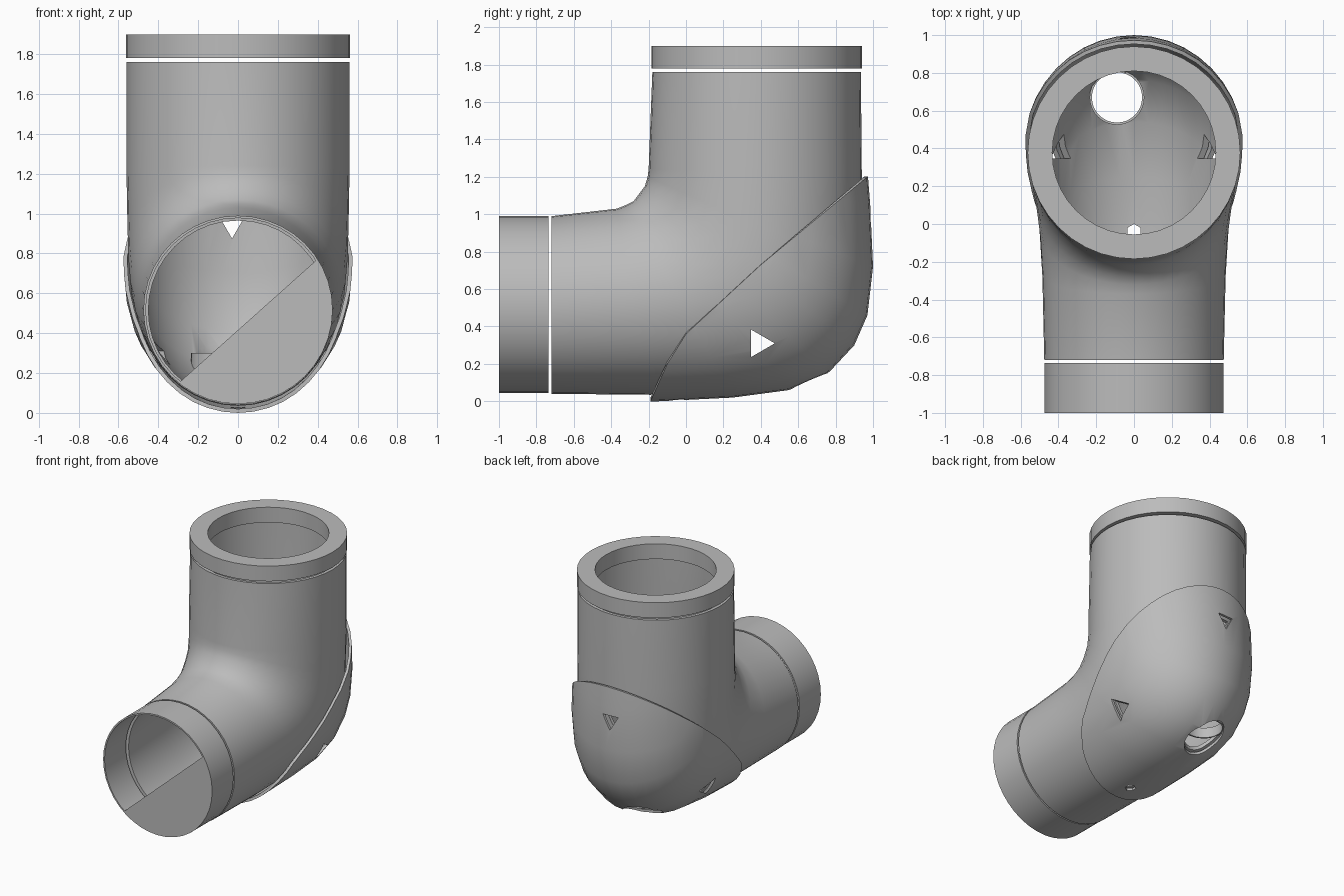
import bpy, bmesh, math
from mathutils import Vector

cube = bpy.data.objects.get("Cube")
if cube:
    bpy.data.objects.remove(cube, do_unlink=True)

SEGMENTS = 40

grey = bpy.data.materials.new("plain grey")
grey.use_nodes = True
grey.diffuse_color = (0.5, 0.5, 0.5, 1)
grey.node_tree.nodes["Principled BSDF"].inputs["Base Color"].default_value = (0.5, 0.5, 0.5, 1)


def activate(obj):
    bpy.ops.object.select_all(action='DESELECT')
    obj.select_set(True)
    bpy.context.view_layer.objects.active = obj


def finish(name, bm, wall):
    """Turn a bmesh shell into an object with an inward wall thickness."""
    mesh = bpy.data.meshes.new(name)
    bm.to_mesh(mesh)
    bm.free()
    mesh.materials.append(grey)
    obj = bpy.data.objects.new(name, mesh)
    bpy.context.collection.objects.link(obj)
    activate(obj)
    mod = obj.modifiers.new("wall", 'SOLIDIFY')
    mod.thickness = wall
    mod.offset = -1
    bpy.ops.object.modifier_apply(modifier=mod.name)
    return obj


def loft(stations):
    """Skin elliptical sections: inner-bend y, z, heel y, z and half width."""
    bm = bmesh.new()
    rings = []
    for iy, iz, oy, oz, width in stations:
        inner, heel = Vector((0, iy, iz)), Vector((0, oy, oz))
        mid, arm = (inner + heel) / 2, (inner - heel) / 2
        ring = []
        for j in range(SEGMENTS):
            a = math.tau * j / SEGMENTS
            ring.append(bm.verts.new(mid + arm * math.cos(a) + Vector((width * math.sin(a), 0, 0))))
        rings.append(ring)
    for r, s in zip(rings, rings[1:]):
        for j in range(SEGMENTS):
            k = (j + 1) % SEGMENTS
            bm.faces.new((r[j], r[k], s[k], s[j]))
    return bm


def cutter(sides, radius, depth, location, rotation):
    bpy.ops.mesh.primitive_cylinder_add(vertices=sides, radius=radius, depth=depth,
                                        location=location, rotation=rotation)
    obj = bpy.context.object
    obj.name = "hole_cutter"
    obj.hide_render = True
    return obj


def smooth(obj):
    activate(obj)
    bpy.ops.object.shade_smooth_by_angle(angle=math.radians(35))


# Elbow body: horizontal pipe bending up into the wider vertical pipe
elbow = finish("elbow_pipe", loft([
    (-.72, .99, -.72, .04, .475),
    (-.37, 1.03, -.19, .035, .485),
    (-.32, 1.05, .25, .05, .50),
    (-.28, 1.07, .55, .10, .52),
    (-.25, 1.11, .78, .21, .54),
    (-.22, 1.15, .90, .40, .55),
    (-.205, 1.2, .935, .70, .555),
    (-.20, 1.24, .94, 1.2, .56),
    (-.18, 1.76, .935, 1.76, .56)]), .025)

# Heel cover: slightly larger shell trimmed along a bent diagonal edge
shell = loft([
    (-.60, 1.0, -.35, 0, .49),
    (-.37, 1.03, -.15, 0, .50),
    (-.32, 1.05, .25, .02, .52),
    (-.28, 1.07, .55, .06, .545),
    (-.25, 1.11, .76, .15, .565),
    (-.22, 1.15, .90, .30, .575),
    (-.21, 1.18, .97, .46, .58),
    (-.205, 1.2, 1.0, .72, .582),
    (-.20, 1.24, .985, 1.05, .58),
    (-.18, 1.4, .965, 1.3, .58)])
edge = [(-.19, 0), (-.1, .2), (0, .36), (.4, .73), (.97, 1.2)]
for (y0, z0), (y1, z1) in zip(edge, edge[1:]):
    bmesh.ops.bisect_plane(shell, geom=shell.verts[:] + shell.edges[:] + shell.faces[:],
                           plane_co=(0, y0, z0), plane_no=(0, z0 - z1, y1 - y0),
                           clear_outer=True)
cover = finish("heel_cover", shell, .02)

# Collars at the two pipe ends
top_collar = finish("top_collar", loft([
    (-.185, 1.78, .94, 1.78, .563), (-.185, 1.9, .94, 1.9, .563)]), .13)
front_collar = finish("front_collar", loft([
    (-1, .99, -1, .045, .475), (-.735, .99, -.735, .045, .475)]), .012)

# Partial plate closing one side of the front opening
plate = bmesh.new()
start, stop = math.radians(-129), math.radians(32.5)
arc = [start + (stop - start) * i / 20 for i in range(21)]
plate.faces.new([plate.verts.new((.47 * math.cos(a), -1, .517 + .47 * math.sin(a))) for a in arc])
front_plate = finish("front_plate", plate, .008)

# Holes: side pair, back, underside and round drain
quarter = math.pi / 2
cutters = [
    cutter(3, .085, 2.4, (0, .39, .31), (0, quarter, 0)),
    cutter(3, .075, .7, (-.03, 1.0, .95), (quarter, math.pi, 0)),
    cutter(6, .04, .6, (0, -.04, 0), (0, 0, 0)),
    cutter(32, .14, .8, (-.09, .67, .1), (0, 0, 0))]
for obj in (elbow, cover):
    for tool in cutters:
        activate(obj)
        mod = obj.modifiers.new("hole", 'BOOLEAN')
        mod.operation = 'DIFFERENCE'
        mod.solver = 'EXACT'
        mod.object = tool
        bpy.ops.object.modifier_apply(modifier=mod.name)
for tool in cutters:
    bpy.data.objects.remove(tool, do_unlink=True)

# Drain sleeve lining the round hole
bm = bmesh.new()
bmesh.ops.create_cone(bm, cap_ends=False, segments=32, radius1=.145, radius2=.145, depth=.08)
bmesh.ops.translate(bm, verts=bm.verts[:], vec=(-.09, .67, .26))
sleeve = finish("drain_sleeve", bm, .012)

for obj in (elbow, cover, top_collar, front_collar, sleeve):
    smooth(obj)
